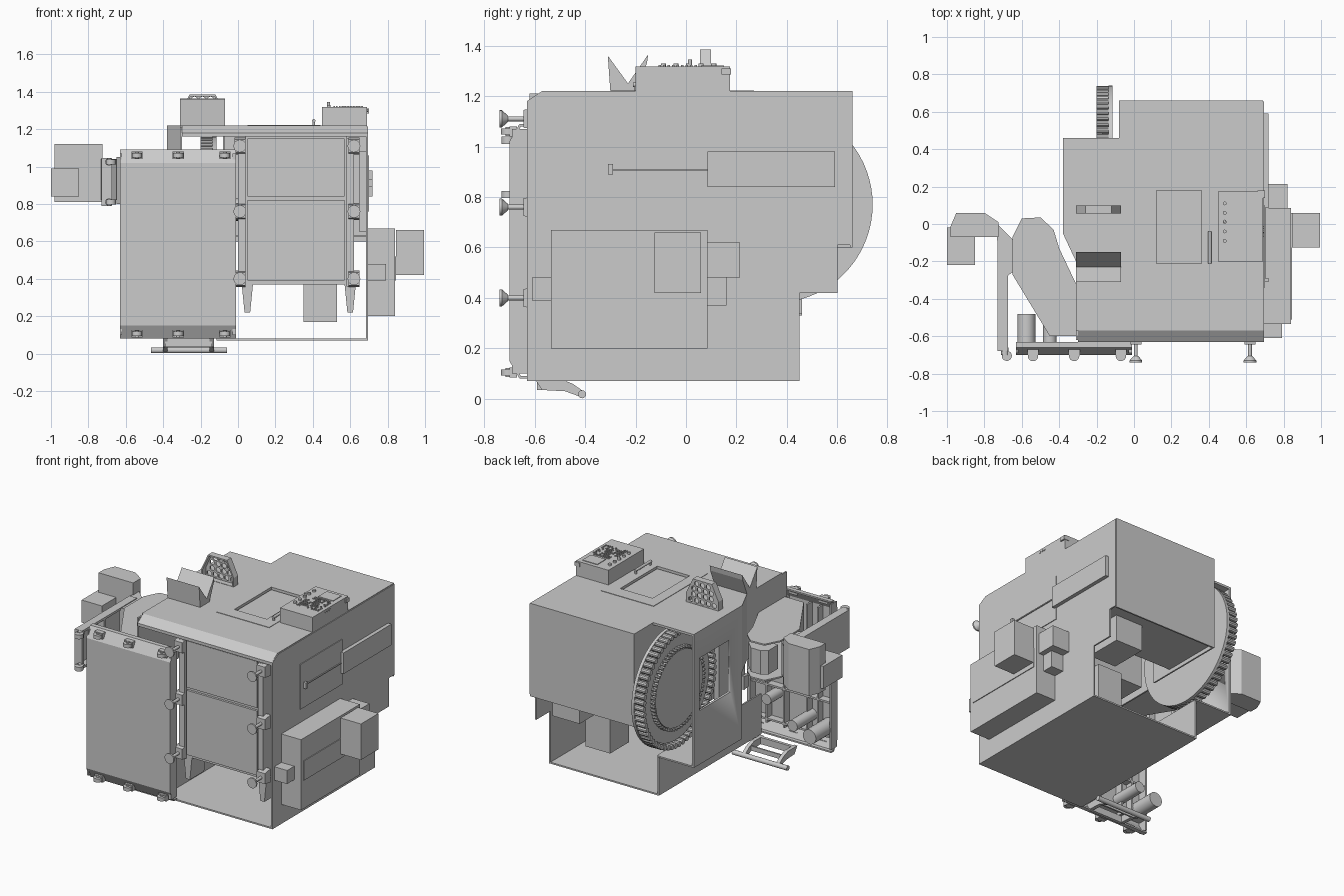
import bpy, bmesh, math, random
from mathutils import Vector
random.seed(4)

def make(name, bm):
    bmesh.ops.recalc_face_normals(bm, faces=bm.faces)
    me = bpy.data.meshes.new(name)
    bm.to_mesh(me); bm.free()
    me.shade_smooth(); me.set_sharp_from_angle(angle=math.radians(22))
    ob = bpy.data.objects.new(name, me)
    bpy.context.collection.objects.link(ob)
    return ob

def add_box(bm, x0, x1, y0, y1, z0, z1):
    v = [bm.verts.new((x, y, z)) for x in (x0, x1) for y in (y0, y1) for z in (z0, z1)]
    for f in ((0,1,3,2),(4,6,7,5),(0,4,5,1),(2,3,7,6),(0,2,6,4),(1,5,7,3)):
        bm.faces.new([v[i] for i in f])

def boxes(name, *bs):
    bm = bmesh.new()
    for b in bs: add_box(bm, *b)
    return make(name, bm)

def prism(name, pts, axis, a, b):
    # pts are the two remaining coordinates in x, y, z order
    bm = bmesh.new()
    def at(p, h):
        c = list(p); c.insert(axis, h); return bm.verts.new(c)
    lo, hi = [at(p, a) for p in pts], [at(p, b) for p in pts]
    bm.faces.new(lo); bm.faces.new(hi[::-1])
    n = len(pts)
    for i in range(n):
        bm.faces.new((lo[i], lo[(i+1) % n], hi[(i+1) % n], hi[i]))
    ob = make(name, bm)
    ob.data.shade_flat()
    return ob

def add_cyl(bm, p, q, r, r2=None, n=20):
    p, q = Vector(p), Vector(q); d = q - p
    M = d.to_track_quat('Z', 'Y').to_matrix().to_4x4()
    M.translation = (p + q) / 2
    bmesh.ops.create_cone(bm, cap_ends=True, segments=n, radius1=r,
                          radius2=r if r2 is None else r2, depth=d.length, matrix=M)

def cyls(name, *cs, n=20):
    bm = bmesh.new()
    for c in cs: add_cyl(bm, *c, n=n)
    return make(name, bm)

def cut(ob, cutter):
    cutter.hide_render = True; cutter.hide_set(True)
    m = ob.modifiers.new("cut", 'BOOLEAN'); m.object = cutter; m.operation = 'DIFFERENCE'
    m.solver = 'EXACT'

# --- sheet metal enclosure ---
top = prism("roof_sheet", [(-.31,-.57),(-.31,-.2),(-.38,-.05),(-.38,.46),(-.08,.46),(-.08,.66),
                           (.69,.66),(.69,-.57)], 2, 1.205, 1.22)
cut(top, boxes("window_cutter", (.12,.36,-.21,.18,1.1,1.3)))
prism("front_chamfer", [(-.57,1.22),(-.63,1.18),(-.63,1.16),(-.615,1.16),(-.615,1.175),(-.57,1.205)], 0, -.30, .69)
prism("right_wall", [(-.63,.07),(.45,.07),(.45,.42),(.6,.42),(.6,.61),(.655,.61),(.655,1.215),
                     (-.57,1.215),(-.63,1.18)], 0, .685, .695)
boxes("floor_sheet", (-.11,.69,-.63,.45,.07,.08))
boxes("lower_left_wall", (-.115,-.105,-.63,.45,.07,.34), (-.38,-.11,-.05,.46,.33,.34))
boxes("hood_back", (-.08,.69,.65,.66,.6,1.21), (-.08,-.07,.1,.66,.6,1.21))
boxes("hood_floor", (-.08,.69,.25,.65,.625,.635))
boxes("front_left_wall", (-.31,-.30,-.62,-.2,.78,1.21))
prism("angled_left_wall", [(-.31,-.2),(-.38,-.05),(-.37,-.05),(-.30,-.2)], 2, .78, 1.21)
panel = boxes("window_side_wall", (-.38,-.365,-.05,.46,.33,1.21))
cut(panel, boxes("side_window_cutter", (-.5,-.3,.08,.40,.69,1.04)))

# --- door with window and handle ---
boxes("door_frame", (.05,.44,-.30,-.21,1.216,1.223), (.05,.44,.18,.27,1.216,1.223),
      (.05,.12,-.21,.18,1.216,1.223), (.36,.44,-.21,.18,1.216,1.223))
boxes("door_glass", (.11,.37,-.22,.19,1.19,1.2))
cyls("door_handle", ((.405,-.21,1.245),(.405,-.04,1.245),.009),
     ((.405,-.2,1.22),(.405,-.2,1.245),.007), ((.405,-.05,1.22),(.405,-.05,1.245),.007))

# --- control panel ---
boxes("control_box", (.45,.69,-.2,.175,1.22,1.318))
boxes("control_screen", (.55,.66,.06,.15,1.318,1.322))
bm = bmesh.new()
for i in range(11):
    for j in range(9):
        if random.random() < .65:
            x, y = .51 + i*.015, -.11 + j*.018
            add_box(bm, x, x+.008, y, y+.01, 1.316, 1.324)
for y in (-.09,-.04,.01,.06,.11):
    add_cyl(bm, (.485,y,1.316), (.485,y,1.33), .01, n=12)
add_cyl(bm, (.485,.015,1.316), (.485,.015,1.345), .008, n=12)
for y in (-.06,-.04,-.02):
    add_cyl(bm, (.685,y,1.3), (.694,y,1.3), .008, n=12)
make("control_buttons", bm)
boxes("panel_knob", (.66,.70,.14,.178,1.285,1.31))

# --- V shaped tray and perforated guard on the roof ---
prism("v_tray", [(-.31,1.36),(-.23,1.25),(-.15,1.365),(-.155,1.33),(-.2,1.22),(-.30,1.22)], 0, -.31, -.07)
guard = prism("perforated_guard", [(-.31,1.21),(-.31,1.28),(-.26,1.385),(-.12,1.385),(-.07,1.28),(-.07,1.21)], 1, .055, .10)
bm = bmesh.new()
for r, (z, n) in enumerate(((1.245,5),(1.283,4),(1.321,4),(1.357,3))):
    for i in range(n):
        x = -.19 + (i-(n-1)/2)*.043
        add_cyl(bm, (x,0,z), (x,.2,z), .018, n=6)
cut(guard, prism("guard_inside_cutter", [(-.30,1.222),(-.30,1.278),(-.255,1.375),(-.125,1.375),(-.08,1.278),(-.08,1.222)], 1, 0, .09))
cut(guard, make("guard_holes_cutter", bm))

# --- tool magazine wheel ---
cy, cz = .35, .77
wheel = [((-.135,cy,cz),(-.115,cy,cz),.39), ((-.17,cy,cz),(-.13,cy,cz),.35),
         ((-.195,cy,cz),(-.17,cy,cz),.25)]
cyls("magazine_disc", *wheel, n=72)
bm = bmesh.new()
for i in range(60):
    a = i*math.tau/60
    c, s = math.cos(a), math.sin(a)
    add_cyl(bm, (-.20,cy+.372*c,cz+.372*s), (-.12,cy+.372*c,cz+.372*s), .017, n=10)
    add_cyl(bm, (-.2,cy+.262*c,cz+.262*s), (-.165,cy+.262*c,cz+.262*s), .009, n=8)
make("magazine_pots", bm)
cyls("magazine_shaft", ((-.12,cy,cz),(.1,cy,cz),.06))

# --- machine bed, column and motors ---
boxes("bed", (.04,.58,-.60,-.3,.37,1.16), (.05,.57,-.615,-.6,.39,.82), (.05,.57,-.615,-.6,.84,1.15))
boxes("bed_rails", (0,.04,-.62,-.35,.36,1.15), (.58,.62,-.62,-.35,.36,1.15))
for x0, x1 in ((.02,.08), (.57,.63)):
    prism("bed_leg", [(x0,.37),(x1,.37),(x1-.015,.22),(x0+.015,.22)], 1, -.6, -.45)
boxes("column", (.15,.55,-.3,.25,.42,.65), (.2,.55,-.05,.3,.65,1.0))
boxes("column_motor", (.35,.53,.1,.3,.17,.42))
boxes("hood_motor_box", (.4,.6,.3,.55,.45,.63))
boxes("work_table", (.1,.55,-.3,-.2,.7,1.1))
boxes("inner_side_cover", (.65,.686,-.3,.55,.65,1.08))

# --- levelling feet ---
for x in (.01, .62):
    for z in (1.11, .76, .40):
        cyls("levelling_foot", ((x,-.74,z),(x,-.73,z),.034), ((x,-.73,z),(x,-.705,z),.034,.012),
             ((x,-.71,z),(x,-.61,z),.010))
        prism("foot_bracket", [(-.645,z-.035),(-.645,z+.035),(-.585,z+.045),(-.585,z-.045)], 0, x-.03, x+.03)

# --- right side attachments ---
boxes("side_panel", (.69,.70,-.34,.10,.76,1.06))
boxes("side_slide_rail", (.695,.706,-.31,.09,.905,.912), (.695,.72,-.31,-.29,.89,.93))
boxes("side_slide_box", (.69,.72,.085,.59,.84,.98))
boxes("cabinet", (.695,.84,-.535,.085,.2,.67))
boxes("cabinet_door", (.84,.845,-.51,.06,.39,.52))
boxes("transformer_box", (.845,.995,-.125,.06,.42,.66))
boxes("upper_junction_box", (.695,.82,.085,.215,.48,.62))
boxes("lower_junction_box", (.695,.785,.085,.16,.37,.48))
boxes("front_junction_box", (.695,.79,-.61,-.535,.39,.48))

# --- coolant tank: open tray, ribs, casters, pumps, pull handle ---
prism("tank_bottom", [(-.63,.08),(-.66,.08),(-.70,.15),(-.70,1.02),(-.66,1.09),(-.63,1.09),(-.63,1.08),
                      (-.655,1.08),(-.69,1.015),(-.69,.155),(-.655,.09),(-.63,.09)], 0, -.63, -.01)
boxes("tank_ends", (-.63,-.62,-.69,-.63,.1,1.07), (-.03,-.01,-.69,-.63,.1,1.07))
boxes("tank_ribs", *[(-.62,-.03,-.69,-.64,z,z+.012) for z in (.17,.4,.6,.78)],
      *[(x,x+.012,-.69,-.64,.15,1.02) for x in (-.53,-.45,-.28,-.15)])
for x in (-.54,-.32,-.07):
    for z in (.105,1.06):
        cyls("tank_caster", ((x,-.705,z-.012),(x,-.705,z+.012),.028), ((x,-.705,z-.018),(x,-.705,z+.018),.01))
        boxes("caster_fork", (x-.03,x+.03,-.70,-.67,z-.02,z+.02))
cyls("coolant_pumps", ((-.575,-.69,.23),(-.575,-.48,.23),.048), ((-.45,-.69,.27),(-.45,-.48,.27),.036),
     ((-.2,-.69,.35),(-.2,-.56,.35),.035))
for x in (-.39,-.14):
    prism("handle_arm", [(-.6,.08),(-.57,.035),(-.48,.03),(-.41,.005),(-.40,.025),(-.45,.06),(-.5,.08)], 0, x-.012, x+.012)
cyls("pull_bar", ((-.465,-.412,.018),(-.06,-.412,.018),.016))
boxes("handle_plate", (-.39,-.14,-.59,-.57,.035,.08), (-.39,-.14,-.48,-.47,.03,.06))

# --- chip conveyor: two side plates, belt sheets, motor, head, leg ---
slope = [(-.65,-.07),(-.6,.03),(-.5,.035),(-.43,-.03),(-.40,-.13),(-.31,-.32),(-.31,-.6),(-.45,-.6),(-.65,-.27)]
for z in (.80, 1.04):
    prism("conveyor_side", slope, 2, z, z+.01)
prism("conveyor_lower_sheet", [(-.31,-.6),(-.45,-.6),(-.65,-.27),(-.635,-.27),(-.44,-.585),(-.31,-.585)], 2, .81, 1.04)
prism("conveyor_upper_sheet", [(-.31,-.35),(-.43,-.13),(-.44,-.13),(-.315,-.36)], 2, .81, 1.04)
prism("conveyor_motor", [(-.61,0),(-.57,.03),(-.5,.03),(-.44,-.03),(-.44,-.1),(-.61,-.1)], 2, .84, 1.0)
prism("conveyor_head", [(-.98,-.07),(-.98,-.01),(-.95,.06),(-.80,.06),(-.725,.01),(-.725,-.07)], 2, .81, 1.12)
boxes("discharge_chute", (-1.0,-.85,-.22,-.05,.84,.99), (-1.0,-.95,-.07,-.02,.84,.99))
prism("head_connector", [(-.74,.01),(-.65,-.08),(-.64,-.25),(-.68,-.28),(-.73,-.1)], 2, .82, 1.04)
boxes("conveyor_leg", (-.73,-.675,-.68,-.1,.79,.805), (-.73,-.675,-.68,-.1,1.03,1.045),
      (-.73,-.675,-.68,-.66,.79,1.045), (-.73,-.675,-.45,-.43,.8,1.04), (-.73,-.72,-.68,-.1,.80,1.04))
for z in (.81,1.025):
    cyls("leg_caster", ((-.68,-.705,z-.014),(-.68,-.705,z+.014),.027), ((-.69,-.70,z),(-.69,-.66,z),.02))
